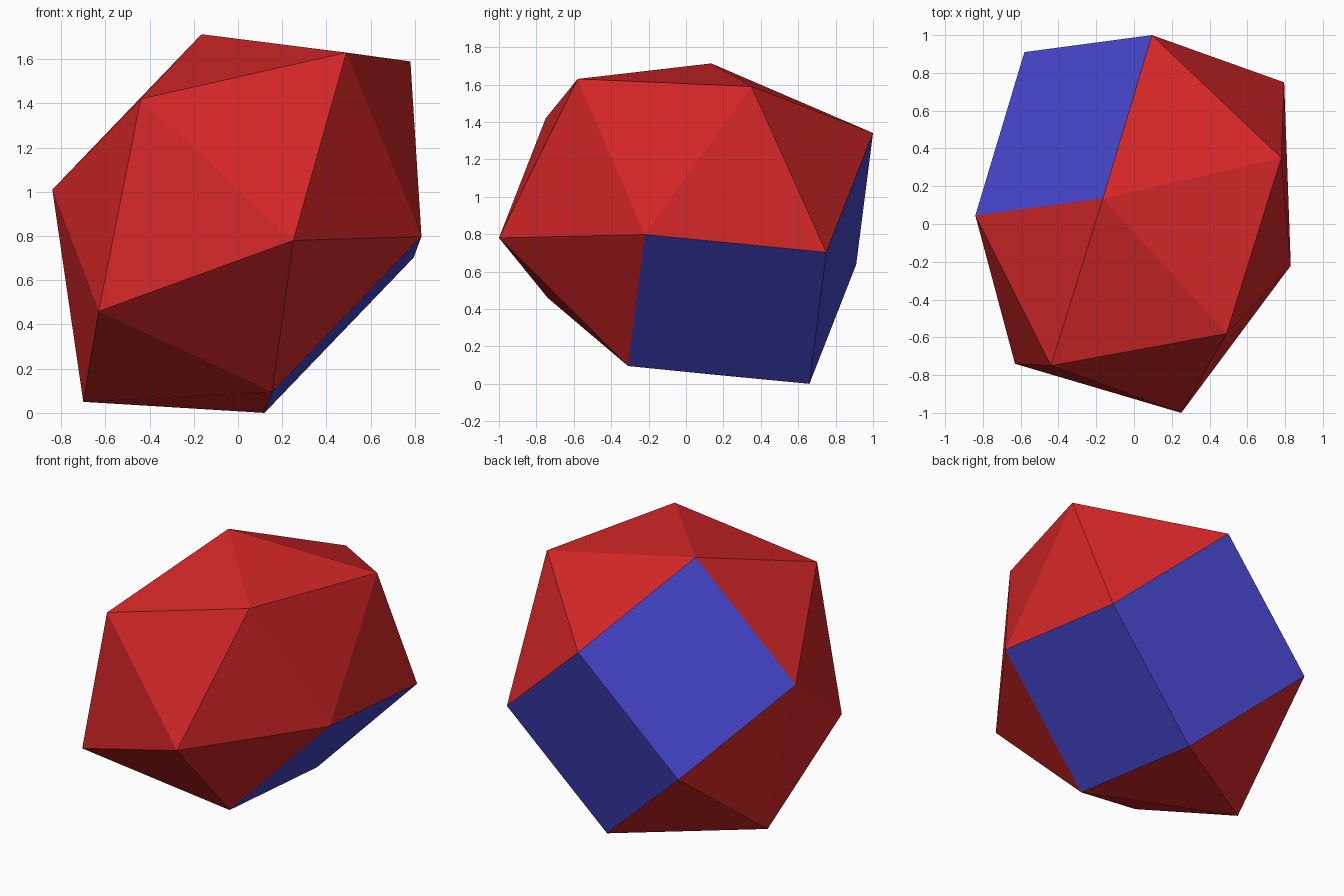
import bpy
import bmesh
from mathutils import Vector

cube = bpy.data.objects.get("Cube")
if cube:
    bpy.data.objects.remove(cube, do_unlink=True)


def flat_material(name, color):
    mat = bpy.data.materials.new(name)
    mat.use_nodes = True
    mat.diffuse_color = color
    mat.node_tree.nodes["Principled BSDF"].inputs["Base Color"].default_value = color
    return mat


# Rungs of the strip of three square facets: each rung is a start plus one shared edge
rung = Vector((0.675, 0.09, 0.703))
rung_starts = [(-0.84, 0.045, 1.01), (-0.58, 0.91, 0.638),
               (0.12, 0.66, 0.0), (0.155, -0.31, 0.095)]

# Remaining corners of the triangulated crown
crown = [(0.49, -0.58, 1.63), (0.78, 0.35, 1.59), (-0.44, -0.75, 1.42),
         (0.25, -1.0, 0.78), (-0.63, -0.74, 0.46), (-0.70, 0.14, 0.05)]

bm = bmesh.new()
rungs = []
for start in rung_starts:
    start = Vector(start)
    rungs.append((bm.verts.new(start), bm.verts.new(start + rung)))
squares = [set(a + b) for a, b in zip(rungs, rungs[1:])]
for corner in crown:
    bm.verts.new(corner)

# Convex body; facets lying within one square of the strip are blue
bmesh.ops.convex_hull(bm, input=bm.verts[:])
for face in bm.faces:
    face.smooth = False
    face.material_index = int(any(set(face.verts) <= sq for sq in squares))

# Join the two halves of each square
diagonals = [e for e in bm.edges
             if any(all(set(f.verts) <= sq for f in e.link_faces) for sq in squares)]
bmesh.ops.dissolve_edges(bm, edges=diagonals, use_verts=False)
bmesh.ops.recalc_face_normals(bm, faces=bm.faces[:])

mesh = bpy.data.meshes.new("faceted_solid")
bm.to_mesh(mesh)
bm.free()
mesh.materials.append(flat_material("red", (0.67, 0.02, 0.021, 1)))
mesh.materials.append(flat_material("blue", (0.06, 0.06, 0.6, 1)))
solid = bpy.data.objects.new("faceted_solid", mesh)
bpy.context.collection.objects.link(solid)
